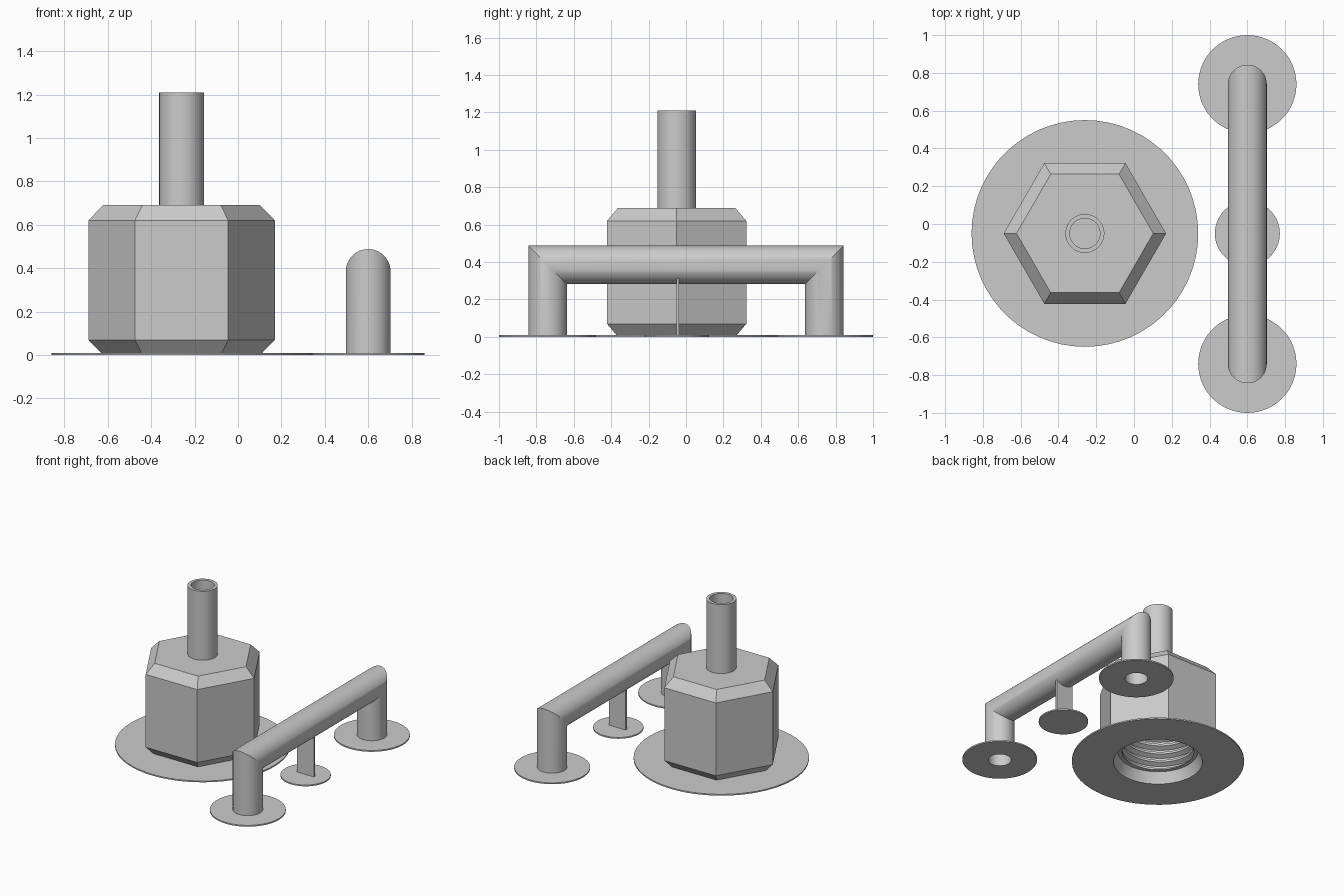
import bpy, bmesh
from math import pi, cos, sin, radians
from mathutils import Vector

if "Cube" in bpy.data.objects:
    bpy.data.objects.remove(bpy.data.objects["Cube"])

SEG = 60
NUT = Vector((-0.26, -0.05, 0))   # nut axis
PIPE_X, LEG_Y, PIPE_Z = 0.6, 0.74, 0.385
OUTER, INNER = 0.103, 0.08        # pipe radii
BRIM = 0.01                       # brim thickness

grey = bpy.data.materials.new("grey plastic")
grey.use_nodes = True
grey.diffuse_color = (0.6, 0.6, 0.6, 1)
grey.node_tree.nodes["Principled BSDF"].inputs["Base Color"].default_value = (0.6, 0.6, 0.6, 1)


def finish(name, bm, location=(0, 0, 0)):
    """Weld the mesh, make the object and shade it."""
    bmesh.ops.remove_doubles(bm, verts=bm.verts, dist=1e-5)
    bmesh.ops.dissolve_degenerate(bm, edges=bm.edges, dist=1e-5)
    mesh = bpy.data.meshes.new(name)
    bm.to_mesh(mesh)
    bm.free()
    mesh.materials.append(grey)
    obj = bpy.data.objects.new(name, mesh)
    obj.location = location
    bpy.context.collection.objects.link(obj)
    bpy.ops.object.select_all(action='DESELECT')
    obj.select_set(True)
    bpy.context.view_layer.objects.active = obj
    bpy.ops.object.shade_smooth_by_angle(angle=radians(25))
    return obj


def skin(rows):
    """Join rows of points, each running once round, with quads."""
    bm = bmesh.new()
    grid = [[bm.verts.new(p) for p in row] for row in rows]
    for low, high in zip(grid, grid[1:]):
        for j in range(len(low) - 1):
            bm.faces.new((low[j], low[j + 1], high[j + 1], high[j]))
    return bm


ANGLES = [2 * pi * j / SEG for j in range(SEG + 1)]


def ring(r, z):
    return [(r * cos(a), r * sin(a), z) for a in ANGLES]


def hex_ring(r, z):
    """Points along a hexagon with a corner on the x axis."""
    side = pi / 3
    reach = [r * cos(side / 2) / cos((j % (SEG // 6)) * 2 * pi / SEG - side / 2)
             for j in range(SEG + 1)]
    return [(d * cos(a), d * sin(a), z) for d, a in zip(reach, ANGLES)]


def lathe(name, profile, location):
    return finish(name, skin([ring(r, z) for r, z in profile]), location)


# Hexagonal nut body with chamfered ends
finish("hex_nut", skin([hex_ring(0.362, 0), hex_ring(0.43, 0.07), hex_ring(0.43, 0.62),
                        hex_ring(0.362, 0.69), ring(OUTER, 0.69)]), NUT)

# Threaded bore: closed ceiling, helical thread, flared mouth
TOP, BOTTOM, PITCH = 0.54, 0.08, 0.065
bore = [ring(0, TOP)]
turns = int((TOP - BOTTOM) / PITCH) + 3
for k in range(turns * 4):
    r = (0.285, 0.285, 0.25, 0.25)[k % 4]
    row = []
    for a in ANGLES:
        z = TOP - PITCH * (k / 4 - a / (2 * pi))
        row.append((r * cos(a), r * sin(a), min(TOP, max(BOTTOM, z))))
    bore.append(row)
bore += [ring(0.278, BOTTOM), ring(0.31, BRIM)]
finish("threaded_bore", skin(bore), NUT)

# Hollow spout on top of the nut
lathe("spout", [(OUTER, 0.56), (OUTER, 1.21), (INNER, 1.21), (INNER, 0.56), (0, 0.56)], NUT)


# Thin round brims on the ground
def brim(name, radius, hole, location):
    lathe(name, [(hole, 0), (radius, 0), (radius, BRIM), (hole, BRIM), (hole, 0)], location)


brim("nut_brim", 0.6, 0.31, NUT)
brim("front_leg_brim", 0.26, INNER, (PIPE_X, -LEG_Y, 0))
brim("back_leg_brim", 0.26, INNER, (PIPE_X, LEG_Y, 0))
brim("support_brim", 0.172, 0, (PIPE_X, NUT.y, 0))


# Hollow bridge pipe with two legs and mitred corners
def pipe_row(r, side, on_ground):
    return [(r * cos(a), side * (LEG_Y + r * sin(a)), 0 if on_ground else PIPE_Z + r * sin(a))
            for a in ANGLES]


stations = [(-1, True), (-1, False), (1, False), (1, True)]
rows = [pipe_row(OUTER, *s) for s in stations] + [pipe_row(INNER, *s) for s in reversed(stations)]
rows.append(rows[0])
bm = skin(rows)
bmesh.ops.remove_doubles(bm, verts=bm.verts, dist=1e-5)
bmesh.ops.recalc_face_normals(bm, faces=bm.faces)
finish("bridge_pipe", bm, (PIPE_X, 0, 0))

# Thin support fin under the middle of the pipe
bm = bmesh.new()
bmesh.ops.create_cube(bm, size=1)
bmesh.ops.scale(bm, vec=(0.14, 0.014, 0.305), verts=bm.verts)
finish("support_fin", bm, (PIPE_X, -0.044, 0.1575))
